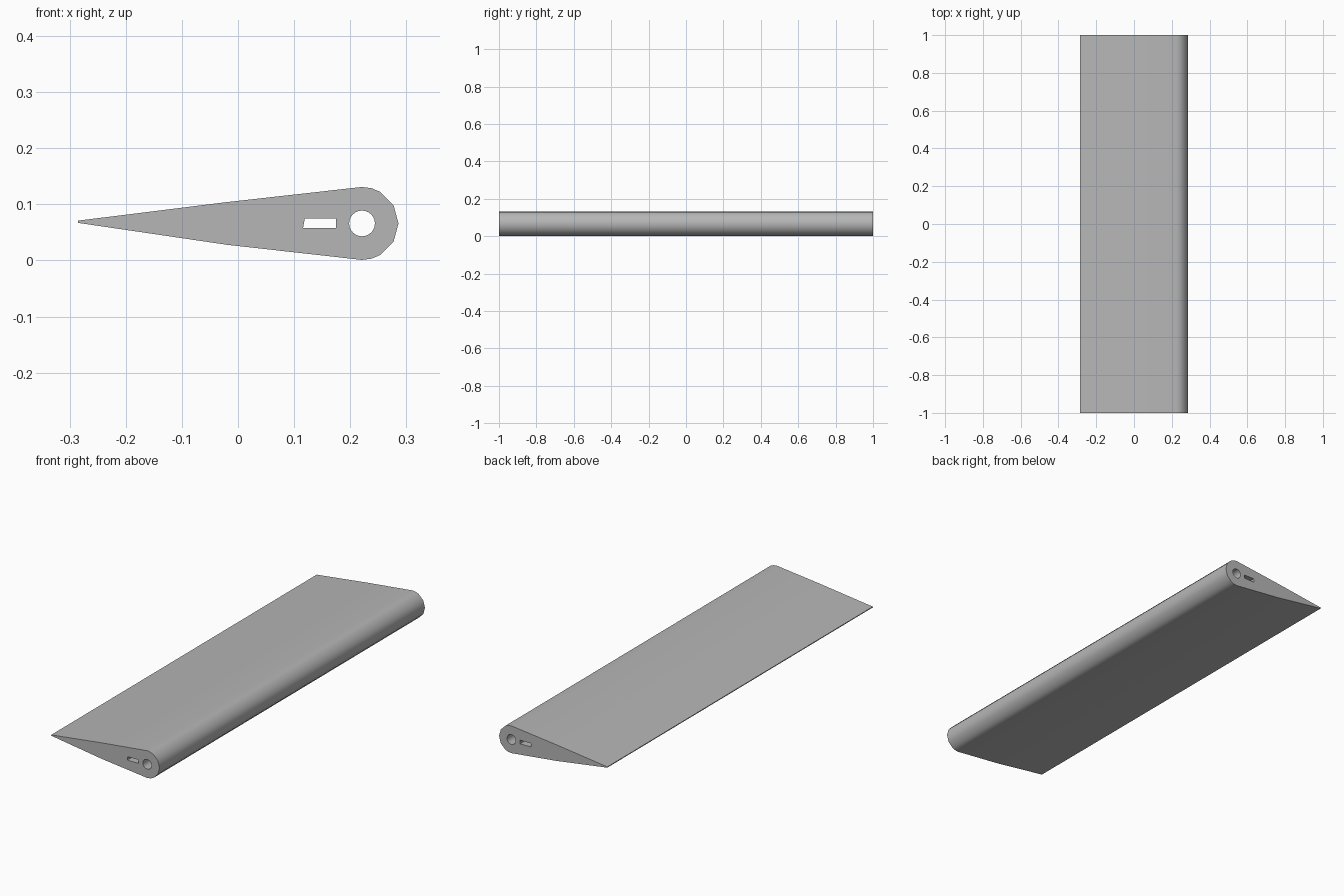
import bpy, bmesh, math

cube = bpy.data.objects.get("Cube")
if cube:
    bpy.data.objects.remove(cube, do_unlink=True)

HALF_SPAN = 1.0
MID_Z = 0.066
NOSE_X, NOSE_R = 0.221, 0.065

# Single grey material
grey = bpy.data.materials.new("plain grey")
grey.use_nodes = True
colour = (0.47, 0.47, 0.47, 1)
grey.diffuse_color = colour
grey.node_tree.nodes["Principled BSDF"].inputs["Base Color"].default_value = colour


def arc(cx, cz, r, angles):
    return [(cx + r * math.cos(math.radians(a)), cz + r * math.sin(math.radians(a)))
            for a in angles]


# Wing outline: rounded nose, gently bent flanks, thin blunt trailing edge
outline = arc(NOSE_X, MID_Z, NOSE_R, [-90, -75, -60, -30, 0, 30, 60, 75, 90])
outline += [(-0.02, 0.104), (-0.285, 0.071), (-0.285, 0.067), (-0.02, 0.028)]

# Round spar channel and rectangular slot, both running the full span
spar_hole = arc(NOSE_X, MID_Z, 0.023, range(0, 360, 15))
slot_hole = [(0.116, 0.058), (0.175, 0.058), (0.175, 0.075), (0.119, 0.075)]

bm = bmesh.new()
for loop in (outline, spar_hole, slot_hole):
    verts = [bm.verts.new((x, -HALF_SPAN, z)) for x, z in loop]
    for a, b in zip(verts, verts[1:] + verts[:1]):
        bm.edges.new((a, b))

# Fill the end face around the holes, then extrude along the span
bmesh.ops.triangle_fill(bm, edges=bm.edges[:], use_beauty=True, normal=(0, -1, 0))
result = bmesh.ops.extrude_face_region(bm, geom=bm.faces[:], use_keep_orig=True)
moved = [g for g in result["geom"] if isinstance(g, bmesh.types.BMVert)]
bmesh.ops.translate(bm, verts=moved, vec=(0, 2 * HALF_SPAN, 0))
bmesh.ops.recalc_face_normals(bm, faces=bm.faces[:])

mesh = bpy.data.meshes.new("wing_section")
bm.to_mesh(mesh)
bm.free()
mesh.materials.append(grey)

wing = bpy.data.objects.new("wing_section", mesh)
bpy.context.collection.objects.link(wing)
bpy.ops.object.select_all(action='DESELECT')
wing.select_set(True)
bpy.context.view_layer.objects.active = wing
bpy.ops.object.shade_smooth_by_angle(angle=math.radians(35))
